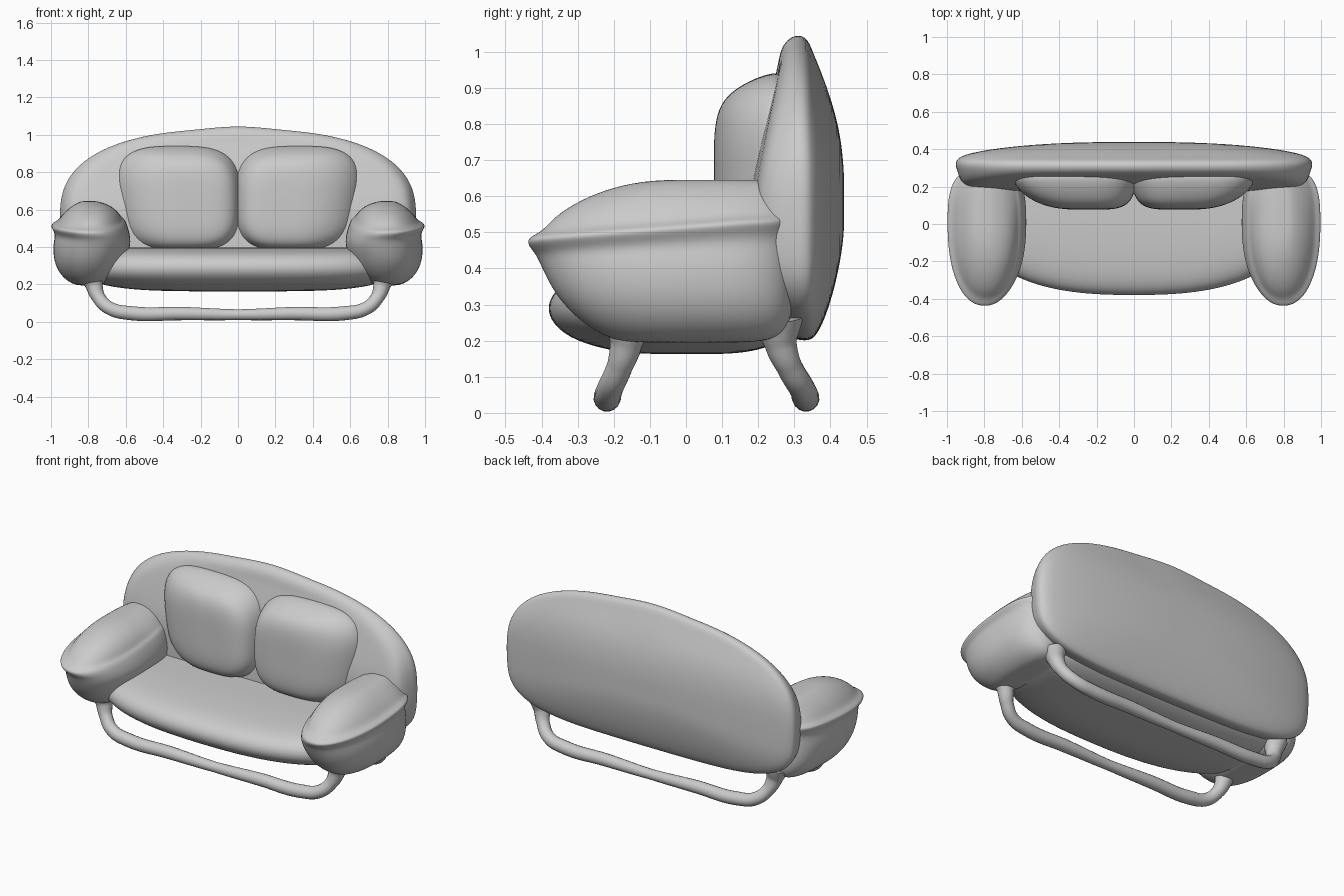
import bpy, bmesh, math

if "Cube" in bpy.data.objects:
    bpy.data.objects.remove(bpy.data.objects["Cube"])

N = 40  # points per cross-section


def clamp(v, lo=0.0, hi=1.0):
    return max(lo, min(hi, v))


def oval(u0, u1, v0, v1, vc, n_low, n_high):
    """Superellipse with separate lower and upper halves meeting at vc."""
    pts = []
    for i in range(N):
        a = 2 * math.pi * i / N
        c, s = math.cos(a), math.sin(a)
        n = n_high if s >= 0 else n_low
        u = (u0 + u1) / 2 + (u1 - u0) / 2 * math.copysign(abs(c) ** (2 / n), c)
        h = (v1 - vc) if s >= 0 else (vc - v0)
        pts.append((u, vc + h * math.copysign(abs(s) ** (2 / n), s)))
    return pts


def loft(name, rings, mirror=False):
    """Skin a list of 3D rings into a closed, smooth object."""
    bm = bmesh.new()
    rows = [[bm.verts.new(p) for p in r] for r in rings]
    for a, b in zip(rows, rows[1:]):
        for i in range(N):
            j = (i + 1) % N
            bm.faces.new((a[i], a[j], b[j], b[i]))
    # caps: small inner ring and centre fan
    for row in (rows[0], rows[-1]):
        cap = bm.faces.new(row)
        bmesh.ops.poke(bm, faces=[cap])
    bmesh.ops.recalc_face_normals(bm, faces=bm.faces)
    me = bpy.data.meshes.new(name)
    bm.to_mesh(me)
    bm.free()
    for p in me.polygons:
        p.use_smooth = True
    ob = bpy.data.objects.new(name, me)
    bpy.context.collection.objects.link(ob)
    if mirror:
        m = ob.modifiers.new("Mirror", 'MIRROR')
        m.use_mirror_merge = False
    s = ob.modifiers.new("Subdivision", 'SUBSURF')
    s.levels = s.render_levels = 2
    return ob


# Seat: rounded slab (z, half width, front y, back y)
seat = [(.163, .35, -.12, .12), (.172, .58, -.21, .2), (.2, .75, -.31, .27),
        (.24, .83, -.365, .32), (.28, .85, -.385, .33), (.32, .85, -.378, .33),
        (.355, .83, -.345, .33), (.38, .8, -.27, .33), (.393, .74, -.14, .32),
        (.398, .6, -.02, .3)]
loft("seat", [[(x, y, z) for x, y in oval(-w, w, y0, y1, .06, 2.5, 4)]
              for z, w, y0, y1 in seat])

# Backrest: outline stacked from front to domed rear (y, half width, bottom, top)
back = [(.24, .5, .35, .8), (.255, .80, .28, .93), (.257, .88, .25, .968),
        (.265, .925, .22, 1.0), (.285, .948, .21, 1.027), (.315, .957, .2, 1.036),
        (.338, .953, .2, 1.022), (.352, .94, .205, .985), (.375, .90, .235, .93),
        (.405, .74, .32, .86), (.428, .50, .42, .77), (.438, .25, .5, .67)]


def back_point(x, y, z):
    lean = clamp((.285 - y) / .03) * clamp(.2 * (.95 - z), 0, .07)
    peak = .02 * math.exp(-(x / .1) ** 2) if z > .9 else 0
    return (x, y - lean, z + peak)


loft("backrest", [[back_point(x, y, z) for x, z in oval(-w, w, z0, z1, .57, 4, 2.5)]
                  for y, w, z0, z1 in back])

# Armrests: bowl-shaped base, piped lip, domed pad (z, inner x, outer x, front y, back y)
arm = [(.195, .74, .86, -.17, .2), (.21, .70, .90, -.22, .26), (.25, .64, .95, -.29, .29),
       (.32, .60, .985, -.36, .3), (.40, .57, .99, -.40, .3), (.435, .58, .977, -.415, .3),
       (.455, .59, .985, -.432, .3), (.475, .60, 1.0, -.442, .3), (.488, .61, .995, -.43, .3),
       (.50, .62, .968, -.397, .3), (.54, .63, .95, -.365, .3), (.59, .65, .92, -.29, .29),
       (.625, .69, .88, -.2, .28), (.645, .75, .84, -.1, .25)]


def arm_point(x, y, z):
    # lip rises towards the back and the inner side
    ty = clamp((y + .44) / .6)
    tx = clamp((1 - x) / .4)
    return (x, y, z + math.exp(-((z - .48) / .075) ** 2) * ty * (.045 + .03 * tx))


loft("armrests", [[arm_point(x, y, z) for x, y in oval(x0, x1, y0, y1, 0, 2.2, 3)]
                  for z, x0, x1, y0, y1 in arm], mirror=True)

# Back cushions: puffed pillows, wider at the top (y, inner x, outer x, bottom, top)
cushion = [(.30, -.03, .66, .36, .95), (.22, -.02, .64, .37, .94), (.16, .0, .59, .385, .912),
           (.12, .02, .53, .40, .885), (.09, .06, .45, .43, .845), (.077, .12, .36, .5, .78)]
loft("back_cushions", [[(x * (1 + .2 * (z - .65)), y, z)
                        for x, z in oval(x0, x1, z0, z1, .62, 3.2, 3.2)]
                       for y, x0, x1, z0, z1 in cushion], mirror=True)


# Leg rails: bent tubes from arm to arm (x, lean 0..1, z, radius)
half = [(.78, 0, .26, .07), (.768, .1, .19, .045), (.745, .4, .13, .036),
        (.685, .85, .072, .036), (.57, 1, .046, .038), (.3, 1, .044, .036)]
path = [(-x, t, z, r) for x, t, z, r in half] + [(0, 1, .038, .029)] + half[::-1]


def leg_rail(name, y_top, y_foot):
    cu = bpy.data.curves.new(name, 'CURVE')
    cu.dimensions = '3D'
    cu.bevel_depth = 1.0
    cu.bevel_resolution = 6
    cu.resolution_u = 8
    cu.use_fill_caps = True
    sp = cu.splines.new('BEZIER')
    sp.bezier_points.add(len(path) - 1)
    for p, (x, t, z, r) in zip(sp.bezier_points, path):
        p.co = (x, y_top + (y_foot - y_top) * t, z)
        p.radius = r
        p.handle_left_type = p.handle_right_type = 'AUTO'
    ob = bpy.data.objects.new(name, cu)
    bpy.context.collection.objects.link(ob)


leg_rail("front_leg_rail", -.16, -.217)
leg_rail("rear_leg_rail", .255, .33)
